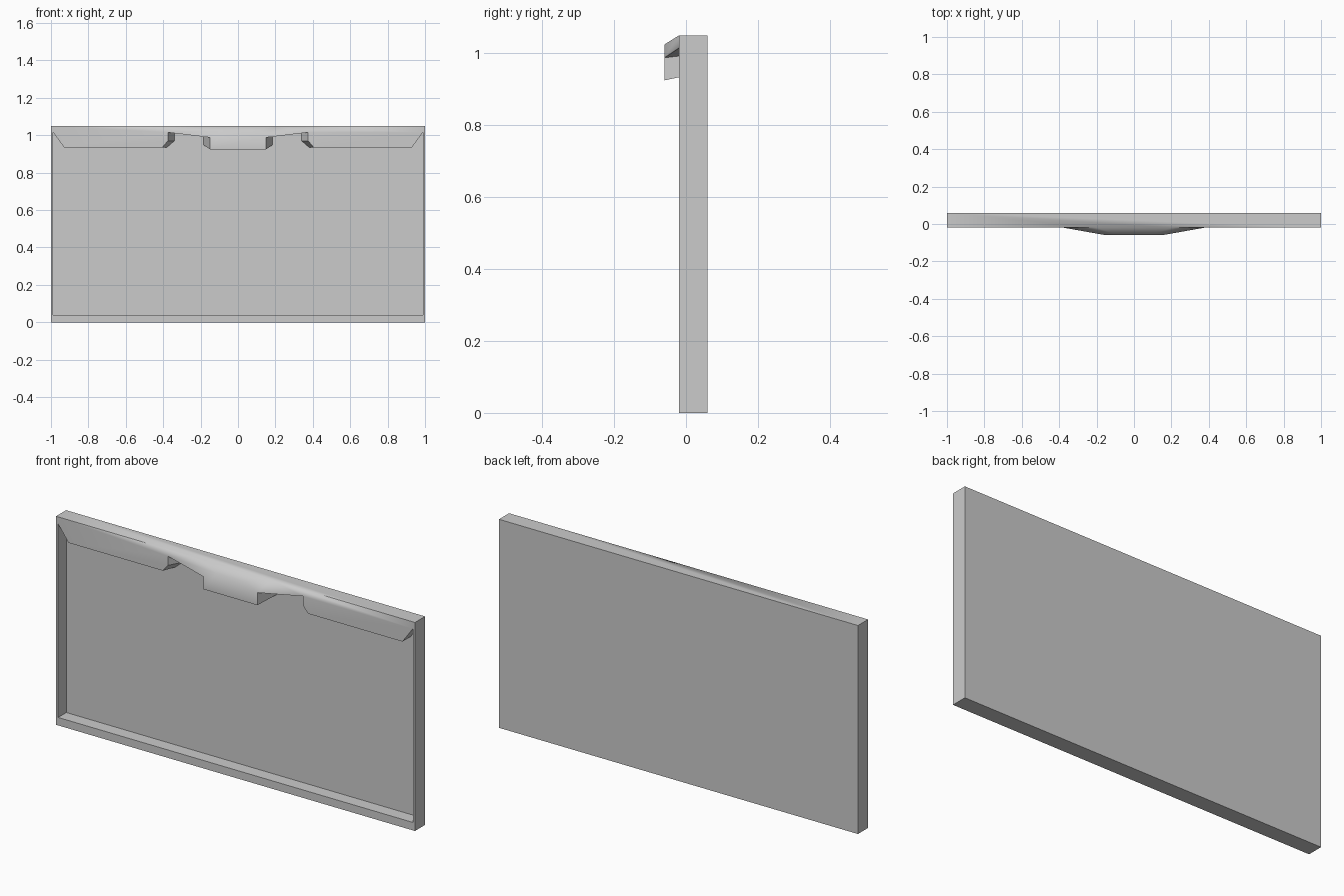
import bpy, bmesh, math

if "Cube" in bpy.data.objects:
    bpy.data.objects.remove(bpy.data.objects["Cube"], do_unlink=True)

grey = bpy.data.materials.new("plain grey")
grey.use_nodes = True
colour = (0.6, 0.6, 0.6, 1)
grey.diffuse_color = colour
grey.node_tree.nodes["Principled BSDF"].inputs["Base Color"].default_value = colour

FRONT, BACK, FLOOR, LIP = -0.02, 0.06, 0.045, -0.06
TOP = 1.05

# Right half of the recess opening: front rim, and the same corners at the floor
rim = [(0.988, FRONT, 0.04), (0.988, FRONT, 1.015), (0.93, FRONT, 0.935),
       (0.405, FRONT, 0.935), (0.375, FRONT, 0.97), (0.375, FRONT, 1.015),
       (0.15, LIP, 0.988), (0.15, LIP, 0.925)]
floor = [(0.988, 0.04), (0.988, 1.015), (0.93, 0.935), (0.38, 0.935),
         (0.34, 0.97), (0.34, 1.015), (0.185, 1.0), (0.185, 0.948)]

bm = bmesh.new()


def pair(x, y, z):
    """A corner and its mirror image."""
    return bm.verts.new((x, y, z)), bm.verts.new((-x, y, z))


def both(corners):
    """A face and its mirror image."""
    bm.faces.new([c[0] for c in corners])
    bm.faces.new([c[1] for c in reversed(corners)])


def across(corners):
    """A face that spans the centre line."""
    bm.faces.new([c[0] for c in corners] + [c[1] for c in reversed(corners)])


rim = [pair(*p) for p in rim]
floor = [pair(x, FLOOR, z) for x, z in floor]
front_low, front_high = pair(1, FRONT, 0), pair(1, FRONT, TOP)
back_low, back_high = pair(1, BACK, 0), pair(1, BACK, TOP)
lip_root, lip_edge = pair(0.2, FRONT, TOP), pair(0.08, LIP, 1.025)

# Outer shell
across([back_low, back_high])
across([front_low, back_low])
across([back_high, front_high, lip_root])
both([front_low, back_low, back_high, front_high])

# Front frame: sill, thin side strips and top band
across([front_low, rim[0]])
both([front_low, front_high, rim[1], rim[0]])
both([front_high, lip_root] + rim[5:0:-1])

# Projecting pull: side wings, sloped top and flat face
both([lip_root, lip_edge, rim[6], rim[5]])
across([lip_root, lip_edge])
across([lip_edge, rim[6], rim[7]])

# Recess walls and floor
for i in range(len(rim) - 1):
    both([rim[i], rim[i + 1], floor[i + 1], floor[i]])
across([rim[0], floor[0]])
across([rim[7], floor[7]])
across(floor)

bmesh.ops.recalc_face_normals(bm, faces=bm.faces)
mesh = bpy.data.meshes.new("recessed_panel")
bm.to_mesh(mesh)
bm.free()
mesh.materials.append(grey)
panel = bpy.data.objects.new("recessed_panel", mesh)
bpy.context.collection.objects.link(panel)

bpy.ops.object.select_all(action="DESELECT")
panel.select_set(True)
bpy.context.view_layer.objects.active = panel
bpy.ops.object.shade_smooth_by_angle(angle=math.radians(40))
